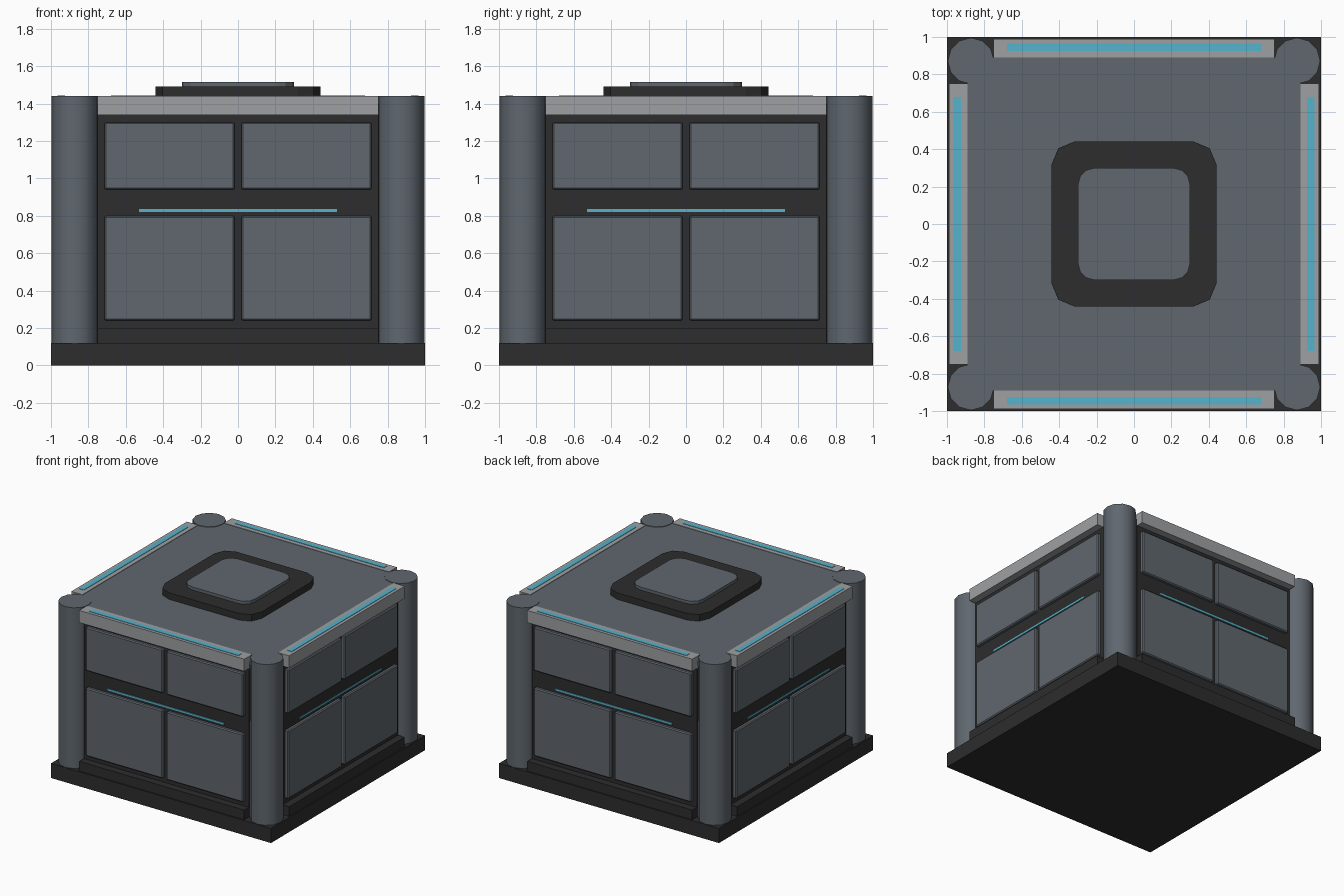
import bpy, bmesh
from math import pi
from mathutils import Matrix

cube = bpy.data.objects.get("Cube")
if cube:
    bpy.data.objects.remove(cube, do_unlink=True)


def material(name, r, g, b):
    m = bpy.data.materials.new(name)
    m.use_nodes = True
    m.diffuse_color = (r, g, b, 1)
    m.node_tree.nodes["Principled BSDF"].inputs["Base Color"].default_value = (r, g, b, 1)
    return m


DARK = material("charcoal", 0.026, 0.026, 0.026)
SLATE = material("slate grey", 0.115, 0.135, 0.157)
LIGHT = material("light grey", 0.34, 0.35, 0.36)
CYAN = material("cyan glow", 0.09, 0.45, 0.60)


def finish(bm, name, mat, turn=0):
    bm.transform(Matrix.Rotation(turn * pi / 2, 4, "Z"))
    mesh = bpy.data.meshes.new(name)
    bm.to_mesh(mesh)
    bm.free()
    mesh.materials.append(mat)
    ob = bpy.data.objects.new(name, mesh)
    bpy.context.collection.objects.link(ob)
    return ob


def box(name, mat, x, y, z, turn=0, bevel=0, corner=0, segments=2):
    """Box from (min, max) ranges; corner rounds the upright edges only."""
    bm = bmesh.new()
    bmesh.ops.create_cube(bm, size=1)
    for v in bm.verts:
        v.co = [r[0] if c < 0 else r[1] for c, r in zip(v.co, (x, y, z))]
    if corner:
        upright = [e for e in bm.edges if abs(e.verts[0].co.z - e.verts[1].co.z) > 0.001]
        bmesh.ops.bevel(bm, geom=upright, offset=corner, segments=segments,
                        profile=0.5, affect="EDGES")
    ob = finish(bm, name, mat, turn)
    if bevel:
        mod = ob.modifiers.new("Bevel", "BEVEL")
        mod.width = bevel
        mod.segments = 1
    return ob


def span(h):
    return (-h, h)


# Base, core and roof
box("base", DARK, span(1), span(1), (0, 0.12))
box("core", DARK, span(0.89), span(0.89), (0.12, 1.40))
box("roof", SLATE, span(0.89), span(0.89), (1.40, 1.436))

# Raised hatch on the roof
box("hatch_frame", DARK, span(0.44), span(0.44), (1.43, 1.49), corner=0.12)
box("hatch_lid", SLATE, span(0.30), span(0.30), (1.48, 1.515), corner=0.09, segments=3)

# Four identical sides
for turn, side in enumerate(("front", "left", "back", "right")):
    box(side + "_wall", DARK, span(0.75), (-0.93, -0.85), (0.12, 1.40), turn)
    box(side + "_skirt", DARK, span(0.75), (-0.99, -0.85), (0.12, 0.20), turn)
    box(side + "_trim", LIGHT, span(0.75), (-0.99, -0.89), (1.34, 1.44), turn)
    box(side + "_trim_light", CYAN, span(0.68), (-0.965, -0.925), (1.438, 1.443), turn)
    box(side + "_wall_light", CYAN, span(0.53), (-0.936, -0.928), (0.82, 0.835), turn)
    for row, z in (("lower", (0.24, 0.80)), ("upper", (0.94, 1.30))):
        for col, x in (("a", (-0.715, -0.018)), ("b", (0.018, 0.715))):
            box(f"{side}_{row}_panel_{col}", SLATE, x, (-0.957, -0.92), z, turn, bevel=0.008)

# Corner columns
for sx in (-1, 1):
    for sy in (-1, 1):
        bm = bmesh.new()
        bmesh.ops.create_cone(bm, cap_ends=True, segments=12, radius1=0.124, radius2=0.124,
                              depth=1.32,
                              matrix=Matrix.Translation((sx * 0.872, sy * 0.872, 0.78)))
        name = ("back" if sy > 0 else "front") + ("_left" if sx > 0 else "_right") + "_column"
        ob = finish(bm, name, SLATE)
        bpy.ops.object.select_all(action="DESELECT")
        ob.select_set(True)
        bpy.context.view_layer.objects.active = ob
        bpy.ops.object.shade_smooth_by_angle(angle=pi / 4)
